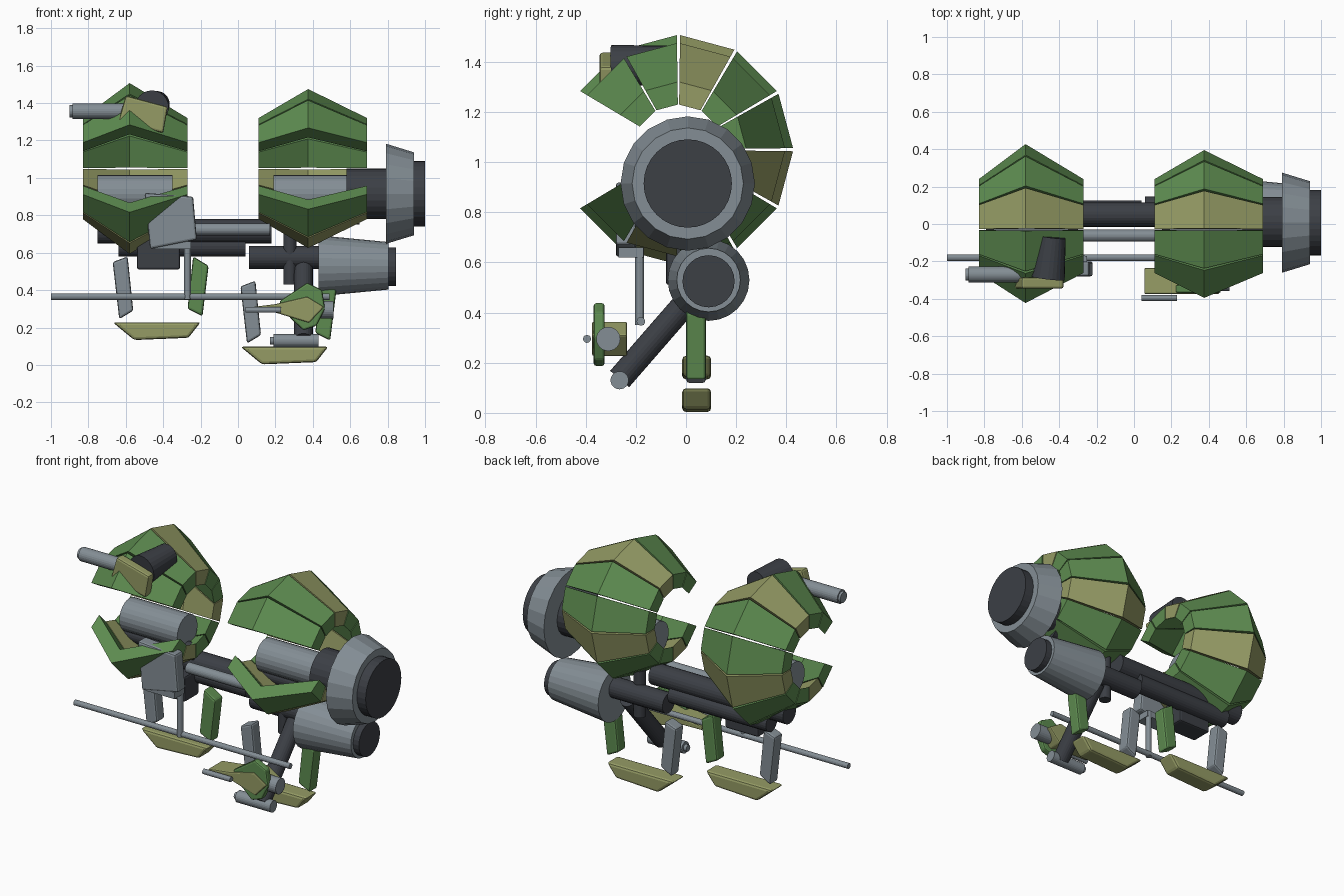
import bpy, bmesh, math
from mathutils import Vector

if "Cube" in bpy.data.objects:
    bpy.data.objects.remove(bpy.data.objects["Cube"])


def material(name, rgb):
    m = bpy.data.materials.new(name)
    m.diffuse_color = (*rgb, 1)
    m.use_nodes = True
    m.node_tree.nodes["Principled BSDF"].inputs["Base Color"].default_value = m.diffuse_color
    return m


GREEN = material("leaf green", (0.11, 0.26, 0.08))
OLIVE = material("olive", (0.30, 0.33, 0.13))
GREY = material("steel grey", (0.23, 0.27, 0.30))
DARK = material("charcoal", (0.045, 0.05, 0.06))


def finish(bm, name, mat, bevel=0.0):
    bmesh.ops.recalc_face_normals(bm, faces=bm.faces)
    me = bpy.data.meshes.new(name)
    bm.to_mesh(me)
    bm.free()
    me.materials.append(mat)
    ob = bpy.data.objects.new(name, me)
    bpy.context.collection.objects.link(ob)
    if bevel:
        mod = ob.modifiers.new("bevel", 'BEVEL')
        mod.width = bevel
        mod.segments = 2
    return ob


def rod(name, a, b, r1, mat, r2=None, sides=24):
    """Round bar or cone between two points."""
    a, b = Vector(a), Vector(b)
    d = b - a
    bm = bmesh.new()
    bmesh.ops.create_cone(bm, cap_ends=True, segments=sides, radius1=r1,
                          radius2=r1 if r2 is None else r2, depth=d.length)
    bm.transform(d.to_track_quat('Z', 'Y').to_matrix().to_4x4())
    bmesh.ops.translate(bm, vec=(a + b) / 2, verts=bm.verts)
    return finish(bm, name, mat)


def xrod(name, x1, x2, y, z, r1, mat, r2=None, sides=24):
    return rod(name, (x1, y, z), (x2, y, z), r1, mat, r2, sides)


def plate(name, outline, y1, y2, mat, bevel=0.012):
    """Side outline in x/z, extruded from y1 to y2."""
    bm = bmesh.new()
    rows = [[bm.verts.new((x, y, z)) for x, z in outline] for y in (y1, y2)]
    n = len(outline)
    bm.faces.new(rows[0])
    bm.faces.new(rows[1][::-1])
    for i in range(n):
        j = (i + 1) % n
        bm.faces.new((rows[0][i], rows[1][i], rows[1][j], rows[0][j]))
    return finish(bm, name, mat, bevel)


def shell(name, xs, r_mid, r_end=0.27, cy=-0.03, cz=1.05):
    """Open ring of ten ridged segments around the x axis."""
    section = [(xs[0], r_end), (xs[1], r_mid), (xs[2], r_end),
               (xs[2], r_end - 0.09), (xs[1], r_mid - 0.10), (xs[0], r_end - 0.09)]
    for k in range(10):
        start = 150 - 30 * k
        bm = bmesh.new()
        rows = []
        for deg in (start - 0.8, start - 29.2):
            a = math.radians(deg)
            rows.append([bm.verts.new((x, cy + r * math.cos(a), cz + r * math.sin(a)))
                         for x, r in section])
        for r in rows:
            bm.faces.new((r[0], r[1], r[4], r[5]))
            bm.faces.new((r[1], r[2], r[3], r[4]))
        for i in range(6):
            j = (i + 1) % 6
            bm.faces.new((rows[0][i], rows[0][j], rows[1][j], rows[1][i]))
        finish(bm, f"{name}_segment_{k}", OLIVE if k in (2, 5, 8) else GREEN)


# Armoured shells with their cores
shell("left_shell", (-0.83, -0.58, -0.27), 0.457)
shell("right_shell", (0.11, 0.375, 0.69), 0.425)
xrod("left_core", -0.75, -0.35, 0.0, 0.915, 0.1, GREY)
xrod("right_core", 0.19, 0.6, 0.0, 0.915, 0.1, GREY)
xrod("left_inner_bar", -0.79, -0.3, 0.0, 0.80, 0.05, DARK)
xrod("right_inner_bar", 0.15, 0.65, 0.0, 0.80, 0.05, DARK)

# Upper thruster
xrod("upper_thruster_neck", 0.58, 0.80, 0.01, 0.915, 0.134, DARK)
xrod("upper_thruster_cone", 0.79, 0.94, 0.007, 0.915, 0.268, GREY, 0.222, 20)
xrod("upper_thruster_cap", 0.93, 1.0, 0.007, 0.915, 0.176, DARK, sides=32)

# Lower thruster
xrod("lower_thruster_neck", 0.06, 0.44, 0.085, 0.575, 0.062, DARK)
xrod("lower_thruster_cone", 0.43, 0.805, 0.09, 0.53, 0.163, GREY, 0.127, 24)
xrod("lower_thruster_cap", 0.80, 0.845, 0.09, 0.525, 0.104, DARK)

# Connecting tubes
xrod("main_tube", -0.75, 0.18, 0.05, 0.715, 0.065, DARK)
xrod("lower_tube", -0.64, 0.04, 0.07, 0.635, 0.056, DARK)
xrod("front_tube", -0.30, 0.17, -0.062, 0.725, 0.032, GREY)
rod("upright_tube", (0.277, 0.06, 0.43), (0.277, 0.06, 0.72), 0.035, DARK)

# Front plate, box and long cross rod
plate("front_plate", [(-0.50, 0.92), (-0.24, 0.90), (-0.22, 0.67), (-0.47, 0.62)],
      -0.28, -0.20, GREY)
plate("under_box", [(-0.54, 0.51), (-0.31, 0.51), (-0.31, 0.67), (-0.54, 0.67)],
      -0.08, 0.06, DARK)
plate("rod_bracket", [(-0.45, 0.62), (-0.25, 0.62), (-0.25, 0.66), (-0.45, 0.66)],
      -0.27, -0.17, GREY, 0)
rod("rod_post", (-0.27, -0.185, 0.35), (-0.27, -0.185, 0.66), 0.018, GREY, sides=12)
xrod("cross_rod", -1.0, 0.49, -0.18, 0.365, 0.017, GREY, sides=12)

# Two landing skids, each with two legs
for side, dx, dz in (("left", 0, 0), ("right", 0.683, -0.13)):
    def move(pts):
        return [(x + dx, z + dz) for x, z in pts]
    plate(side + "_skid", move([(-0.67, 0.228), (-0.20, 0.228), (-0.265, 0.145), (-0.555, 0.133)]),
          -0.015, 0.10, OLIVE, 0.015)
    plate(side + "_outer_leg", move([(-0.67, 0.55), (-0.59, 0.58), (-0.56, 0.29), (-0.635, 0.245)]),
          0.0, 0.08, GREY)
    plate(side + "_inner_leg", move([(-0.24, 0.58), (-0.157, 0.53), (-0.19, 0.26), (-0.27, 0.30)]),
          0.0, 0.08, GREEN)

# Upper gun
plate("upper_gun_body", [(-0.60, 1.44), (-0.375, 1.38), (-0.40, 1.24), (-0.64, 1.30)],
      -0.345, -0.285, OLIVE)
rod("upper_gun_pod", (-0.46, -0.29, 1.378), (-0.435, -0.07, 1.395), 0.09, DARK, 0.07)
xrod("upper_gun_barrel", -0.885, -0.58, -0.27, 1.357, 0.042, GREY)
xrod("upper_gun_muzzle", -0.90, -0.87, -0.27, 1.357, 0.033, GREY)

# Lower arm and its tip
rod("lower_arm", (0.35, -0.265, 0.135), (0.35, 0.07, 0.52), 0.05, DARK)
xrod("arm_tip", 0.19, 0.43, -0.265, 0.13, 0.036, GREY)
xrod("arm_tip_end", 0.17, 0.2, -0.265, 0.13, 0.02, GREY)

# Lower gun
plate("lower_gun_body", [(0.055, 0.283), (0.055, 0.307), (0.20, 0.325), (0.37, 0.365),
                         (0.46, 0.31), (0.38, 0.225), (0.20, 0.28)], -0.375, -0.235, OLIVE, 0.008)
plate("lower_gun_fin", [(0.22, 0.34), (0.37, 0.44), (0.45, 0.40), (0.465, 0.30),
                        (0.42, 0.21), (0.35, 0.185), (0.28, 0.25)], -0.368, -0.325, GREEN, 0.01)
xrod("lower_gun_rear", 0.40, 0.51, -0.31, 0.295, 0.048, GREY)
xrod("lower_gun_barrel", 0.04, 0.23, -0.395, 0.295, 0.016, GREY, sides=12)
